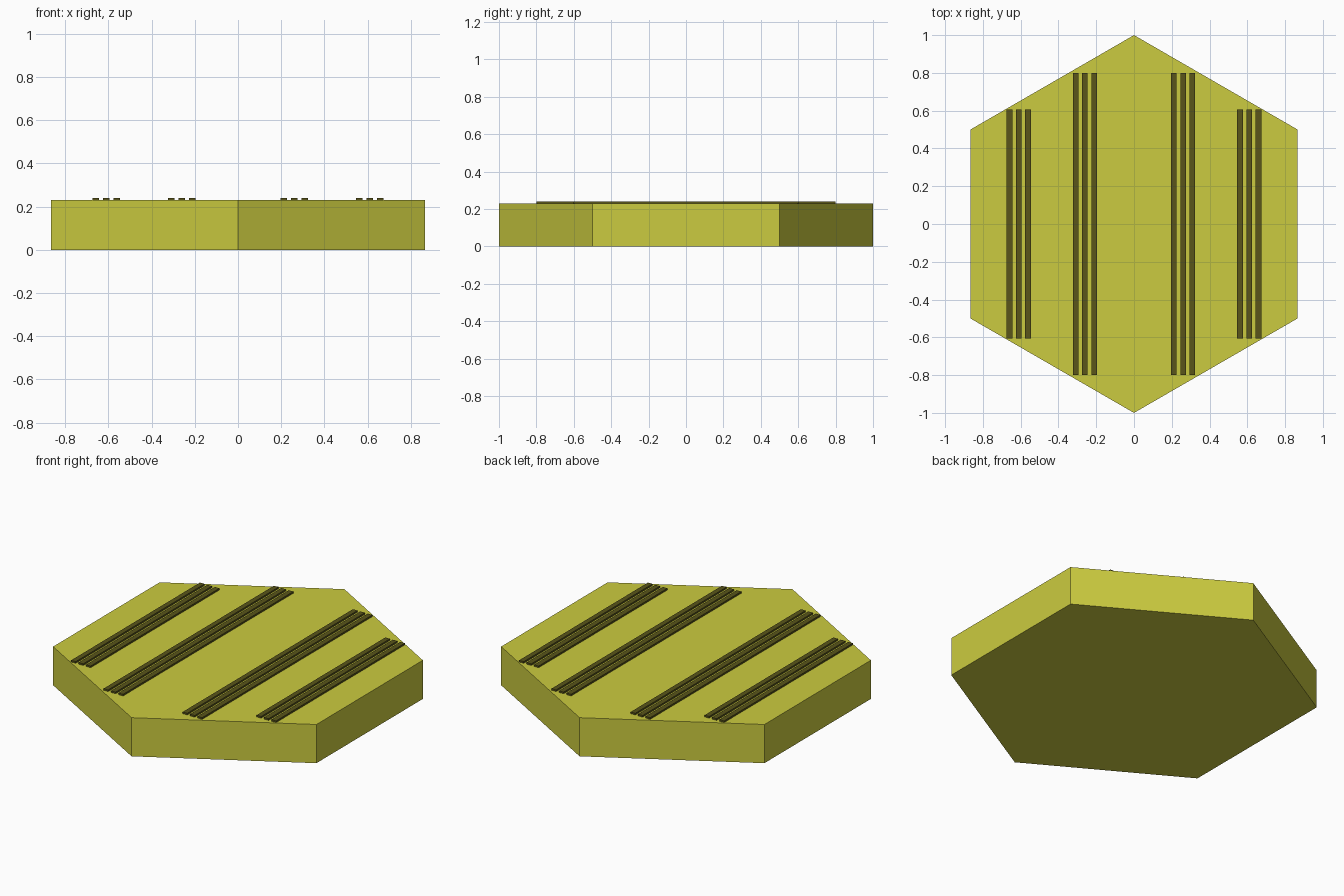
import bpy, math

if "Cube" in bpy.data.objects:
    bpy.data.objects.remove(bpy.data.objects["Cube"])

BODY_H = 0.23
STRIP_TOP = 0.24


def material(name, color):
    m = bpy.data.materials.new(name)
    m.diffuse_color = (*color, 1)
    m.use_nodes = True
    m.node_tree.nodes["Principled BSDF"].inputs["Base Color"].default_value = m.diffuse_color
    return m


yellow = material("yellow", (0.60, 0.60, 0.05))
olive = material("dark_olive", (0.10, 0.09, 0.01))

# Hexagonal slab with corners on the y axis
bpy.ops.mesh.primitive_cylinder_add(vertices=6, radius=1, depth=BODY_H,
                                    location=(0, 0, BODY_H / 2))
slab = bpy.context.object
slab.name = "hex_slab"
slab.data.materials.append(yellow)


def strip(name, x, half_len):
    bottom = BODY_H - 0.01
    bpy.ops.mesh.primitive_cube_add(size=1, location=(x, 0, (bottom + STRIP_TOP) / 2))
    o = bpy.context.object
    o.name = name
    o.scale = (0.03, 2 * half_len, STRIP_TOP - bottom)
    bpy.ops.object.transform_apply(location=False, rotation=False, scale=True)
    o.data.materials.append(olive)


# Groups of three raised strips, mirrored left and right
for side, sign in (("left", -1), ("right", 1)):
    for group, center, half_len in (("inner", 0.26, 0.8), ("outer", 0.61, 0.605)):
        for i in range(3):
            strip(f"{side}_{group}_strip_{i + 1}",
                  sign * (center + (i - 1) * 0.049), half_len)
